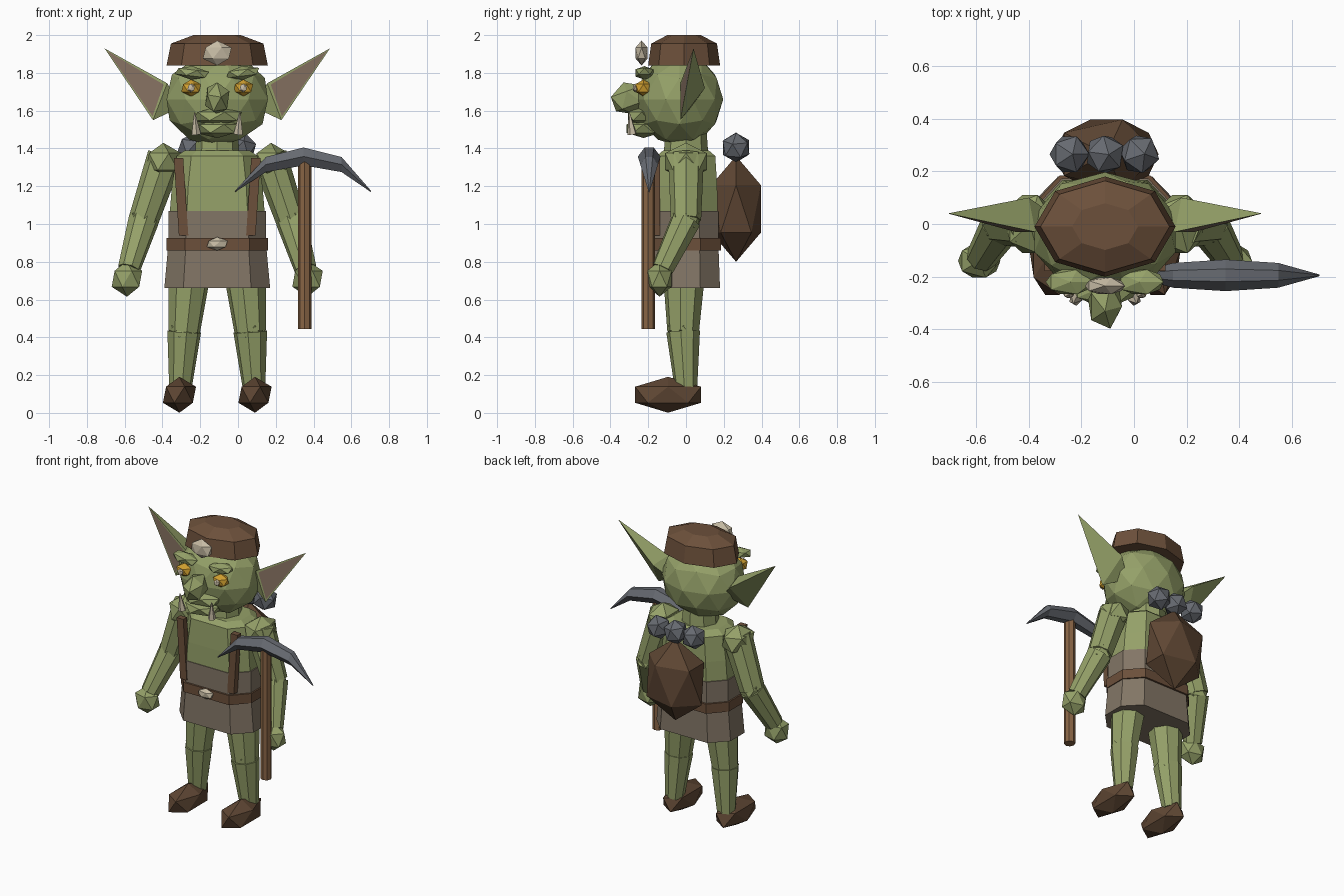
import bpy, bmesh, math
from mathutils import Vector, Matrix, Euler

if "Cube" in bpy.data.objects:
    bpy.data.objects.remove(bpy.data.objects["Cube"])

CX = -0.11  # body centre line


def mat(name, r, g, b):
    m = bpy.data.materials.new(name)
    m.diffuse_color = (r, g, b, 1)
    m.use_nodes = True
    m.node_tree.nodes["Principled BSDF"].inputs["Base Color"].default_value = m.diffuse_color
    return m


GREEN = mat("green skin", .30, .355, .14)
EAR = mat("inner ear", .23, .16, .115)
LEATHER = mat("brown leather", .15, .08, .043)
DARK = mat("dark leather", .115, .063, .034)
CLOTH = mat("taupe cloth", .225, .18, .132)
STONE = mat("slate grey", .135, .145, .165)
CREAM = mat("cream bone", .58, .51, .38)
AMBER = mat("amber eye", .65, .36, .03)
WOOD = mat("handle wood", .25, .13, .06)


def finish(bm, name, *mats):
    bmesh.ops.recalc_face_normals(bm, faces=bm.faces)
    me = bpy.data.meshes.new(name)
    bm.to_mesh(me)
    bm.free()
    for m in mats:
        me.materials.append(m)
    ob = bpy.data.objects.new(name, me)
    bpy.context.collection.objects.link(ob)
    return ob


def ico(name, loc, radii, m, rot=(0, 0, 0), sub=1):
    bm = bmesh.new()
    mx = Matrix.LocRotScale(Vector(loc), Euler(rot), Vector(radii))
    bmesh.ops.create_icosphere(bm, subdivisions=sub, radius=1, matrix=mx)
    return finish(bm, name, m)


def tube(name, a, b, r1, r2, m, sides=8):
    a, b = Vector(a), Vector(b)
    d = b - a
    mx = Matrix.Translation((a + b) / 2) @ d.to_track_quat('Z', 'Y').to_matrix().to_4x4()
    bm = bmesh.new()
    bmesh.ops.create_cone(bm, cap_ends=True, segments=sides, radius1=r1,
                          radius2=r2, depth=d.length, matrix=mx)
    return finish(bm, name, m)


def loft(name, rings, m):
    bm = bmesh.new()
    loops = [[bm.verts.new(p) for p in ring] for ring in rings]
    n = len(loops[0])
    for lo, hi in zip(loops, loops[1:]):
        for i in range(n):
            j = (i + 1) % n
            bm.faces.new((lo[i], lo[j], hi[j], hi[i]))
    bm.faces.new(loops[0])
    bm.faces.new(loops[-1])
    return finish(bm, name, m)


# Eight-sided body outline with broad flat front and back
OUTLINE = [(1, -.42), (1, .42), (.64, 1), (-.64, 1), (-1, .42), (-1, -.42), (-.64, -1), (.64, -1)]


def body(name, levels, m):
    loft(name, [[(CX + u * rx, v * ry, z) for u, v in OUTLINE] for z, rx, ry in levels], m)


# Torso and clothes
body("chest", [(1.05, .252, .168), (1.2, .24, .165), (1.36, .215, .155), (1.39, .17, .12)], GREEN)
body("waist_cloth", [(.90, .258, .172), (1.07, .258, .172)], CLOTH)
body("skirt", [(.66, .28, .18), (.88, .26, .172)], CLOTH)
body("belt", [(.86, .268, .185), (.925, .268, .185)], LEATHER)
ico("belt_buckle", (CX, -.19, .895), (.062, .03, .036), CREAM)
tube("neck", (CX, 0, 1.34), (CX, 0, 1.48), .12, .11, GREEN)

# Head and hat
ico("head", (CX, -.035, 1.66), (.282, .232, .25), GREEN, sub=2)
hat = []
for z, r in [(1.84, .268), (1.955, .245), (2.0, .125)]:
    hat.append([(CX + r * math.cos(k * math.pi / 4), -.01 + .71 * r * math.sin(k * math.pi / 4), z)
                for k in range(8)])
loft("hat", hat, LEATHER)
ico("hat_badge", (CX, -.235, 1.905), (.085, .037, .066), CREAM)

# Face
ico("nose", (CX, -.30, 1.665), (.072, .105, .09), GREEN, rot=(.35, 0, 0))
ico("upper_lip", (CX, -.235, 1.57), (.145, .085, .05), GREEN)
ico("jaw", (CX, -.225, 1.505), (.13, .105, .05), GREEN)

for s, side in ((-1, "left"), (1, "right")):
    def P(dx, y, z):
        return (CX + s * dx, y, z)

    # Eye, pupil, brow and tusk
    ico(side + "_eye", P(.138, -.225, 1.72), (.058, .05, .045), AMBER)
    ico(side + "_pupil", P(.138, -.268, 1.72), (.022, .015, .024), CREAM)
    ico(side + "_brow", P(.135, -.22, 1.80), (.1, .055, .036), GREEN, rot=(0, -s * .12, 0))
    tube(side + "_tusk", P(.112, -.285, 1.475), P(.12, -.30, 1.59), .026, .003, CREAM, 5)

    # Pointed ear with a coloured inset on the front
    bm = bmesh.new()
    pts = [P(.597, .04, 1.93), P(.265, -.03, 1.745), P(.34, -.03, 1.55),
           P(.29, .10, 1.72), P(.19, .03, 1.62)]
    vs = [bm.verts.new(p) for p in pts]
    bmesh.ops.convex_hull(bm, input=vs)
    bmesh.ops.recalc_face_normals(bm, faces=bm.faces)
    front = [f for f in bm.faces if all(v in vs[:3] for v in f.verts)]
    bmesh.ops.inset_individual(bm, faces=front, thickness=.02)
    for f in front:
        f.material_index = 1
    finish(bm, side + "_ear", GREEN, EAR)

    # Arm
    elbow = P(.39, .0, 1.02)
    ico(side + "_shoulder", P(.285, 0, 1.33), (.105, .13, .1), GREEN)
    tube(side + "_upper_arm", P(.275, 0, 1.36), elbow, .095, .08, GREEN)
    ico(side + "_elbow", elbow, (.082, .082, .082), GREEN)
    tube(side + "_forearm", elbow, P(.468, -.125, .76), .082, .06, GREEN)
    ico(side + "_hand", P(.478, -.14, .71), (.09, .075, .095), GREEN)

    # Leg
    knee = P(.175, -.015, .43)
    tube(side + "_thigh", P(.145, -.01, .76), knee, .115, .085, GREEN)
    ico(side + "_knee", knee, (.092, .092, .07), GREEN)
    tube(side + "_shin", knee, P(.195, 0, .13), .09, .06, GREEN)
    ico(side + "_boot", P(.2, -.095, .096), (.098, .205, .095), DARK)

    # Shoulder strap
    loft(side + "_strap", [[P(dx + u * .025, -.158 + v * .02, z)
                            for u, v in ((-1, -1), (1, -1), (1, 1), (-1, 1))]
                           for dx, z in ((.178, .94), (.205, 1.35))], LEATHER)

# Backpack with ore lumps
ico("backpack", (CX + .005, .265, 1.08), (.222, .155, .28), DARK, rot=(0, 0, 0))
for i, x in enumerate((-.245, -.11, .02)):
    ico("ore_%d" % (i + 1), (x, .265, 1.405), (.08, .08, .08), STONE, rot=(.1 * i, .15, .5 * i))

# Pickaxe: wooden handle and curved pointed head
tube("pickaxe_handle", (.353, -.2, .445), (.353, -.2, 1.34), .035, .035, WOOD)
head = []
for dx, top, low, hw in [(-.365, 1.175, 1.168, .003), (-.2, 1.355, 1.275, .047), (0, 1.405, 1.31, .06),
                         (.2, 1.355, 1.275, .047), (.357, 1.175, 1.168, .003)]:
    mid, hh = (top + low) / 2, (top - low) / 2
    head.append([(.348 + dx, -.195 + hw * c, mid + hh * d)
                 for c, d in ((1, 0), (.4, 1), (-.4, 1), (-1, 0), (-.4, -1), (.4, -1))])
loft("pickaxe_head", head, STONE)
